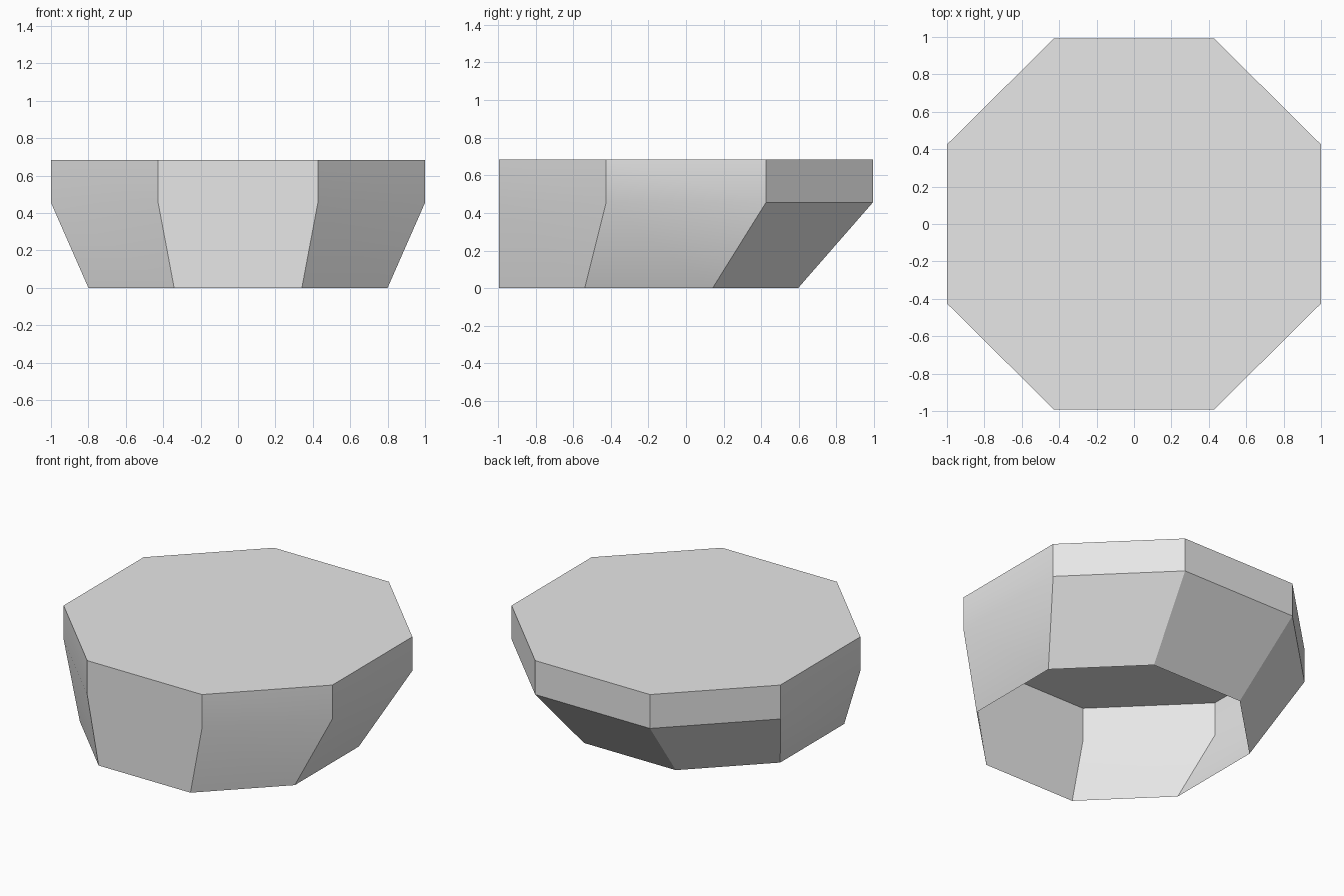
import bpy
import bmesh

cube = bpy.data.objects.get("Cube")
if cube:
    bpy.data.objects.remove(cube, do_unlink=True)

# Plain grey material
grey = bpy.data.materials.new("plain grey")
grey.use_nodes = True
colour = (0.8, 0.8, 0.8, 1)
grey.diffuse_color = colour
grey.node_tree.nodes["Principled BSDF"].inputs["Base Color"].default_value = colour

# Octagonal outline, mirrored from one quarter
WIDE, DEEP = (1.0, 0.425), (0.427, 0.993)
OUTLINE = [DEEP, WIDE, (WIDE[0], -WIDE[1]), (DEEP[0], -DEEP[1])]
OUTLINE += [(-x, y) for x, y in reversed(OUTLINE)]


def ring(bm, z, scale=1.0):
    """Add one octagon level; scaling keeps the front edge in place."""
    shift = -DEEP[1] * (1 - scale)
    return [bm.verts.new((x * scale, y * scale + shift, z)) for x, y in OUTLINE]


# Thin shell, open underneath: tapered base, upright rim, flat top
bm = bmesh.new()
levels = [ring(bm, 0, 0.8), ring(bm, 0.455), ring(bm, 0.683)]
for low, high in zip(levels, levels[1:]):
    for i in range(len(low)):
        j = (i + 1) % len(low)
        bm.faces.new((low[i], low[j], high[j], high[i]))
bm.faces.new(levels[-1])
bmesh.ops.recalc_face_normals(bm, faces=bm.faces)
# Make sure the top faces upwards on the open shell
bm.normal_update()
if max(bm.faces, key=lambda f: f.calc_center_median().z).normal.z < 0:
    bmesh.ops.reverse_faces(bm, faces=bm.faces)

mesh = bpy.data.meshes.new("octagonal_shell")
bm.to_mesh(mesh)
bm.free()
mesh.materials.append(grey)
shell = bpy.data.objects.new("octagonal_shell", mesh)
bpy.context.collection.objects.link(shell)

# Smooth the gentle bends, keep the corners sharp
bpy.ops.object.select_all(action="DESELECT")
shell.select_set(True)
bpy.context.view_layer.objects.active = shell
bpy.ops.object.shade_smooth_by_angle()
